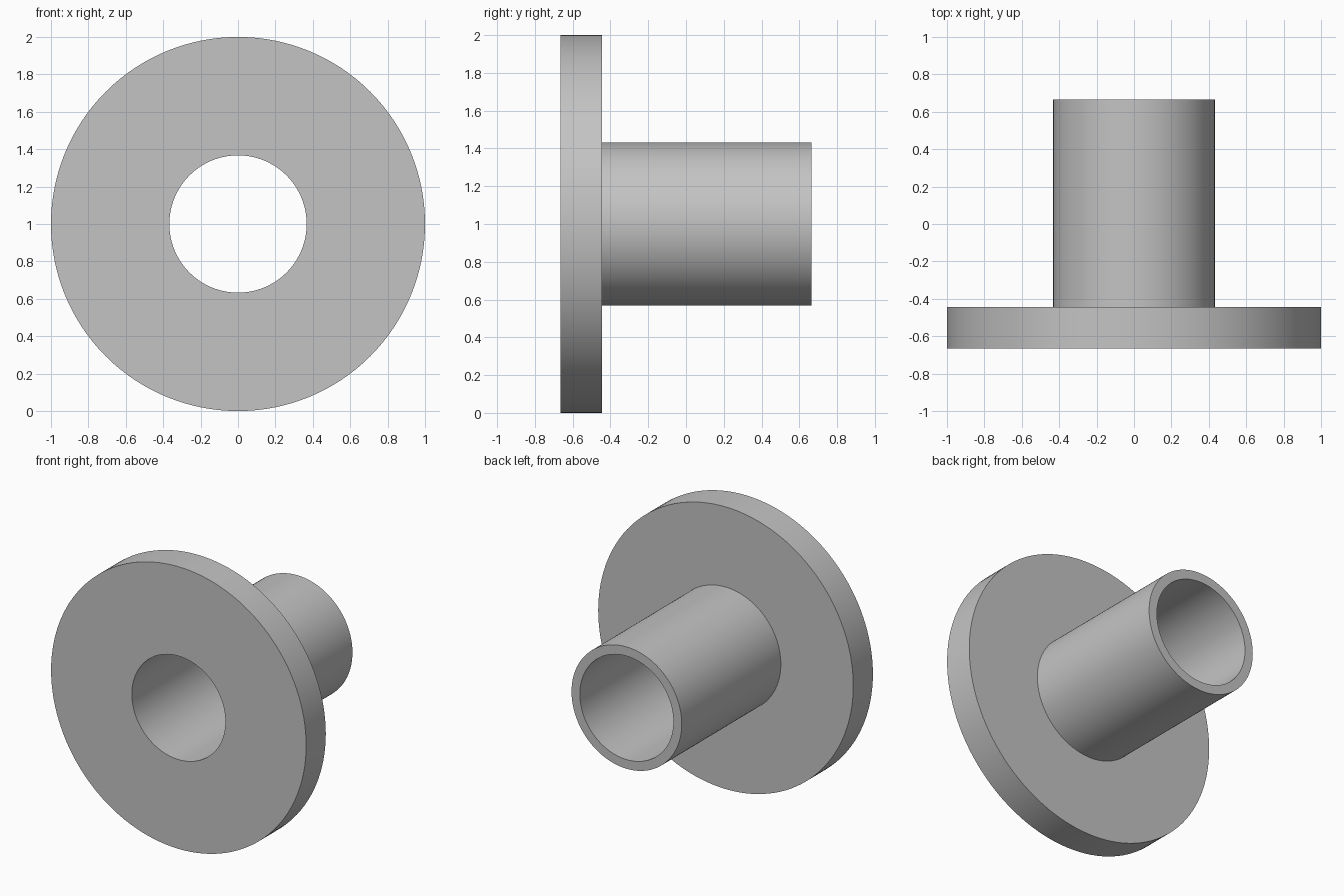
import bpy
import bmesh
from math import cos, sin, tau, radians

cube = bpy.data.objects.get("Cube")
if cube:
    bpy.data.objects.remove(cube, do_unlink=True)

SEGMENTS = 128
CENTRE_Z = 1.0
BORE_R, TUBE_R, FLANGE_R = 0.367, 0.432, 1.0
FRONT_Y, STEP_Y, BACK_Y = -0.665, -0.445, 0.665

# Plain grey material
grey = bpy.data.materials.new("plain_grey")
grey.use_nodes = True
grey.diffuse_color = (0.55, 0.55, 0.55, 1)
grey.node_tree.nodes["Principled BSDF"].inputs["Base Color"].default_value = (0.55, 0.55, 0.55, 1)


def lathe(name, profile):
    """Revolve a closed (radius, y) profile around the horizontal y axis."""
    bm = bmesh.new()
    rings = []
    for radius, y in profile:
        angles = [tau * i / SEGMENTS for i in range(SEGMENTS)]
        rings.append([bm.verts.new((radius * cos(a), y, CENTRE_Z + radius * sin(a)))
                      for a in angles])
    for k, ring in enumerate(rings):
        after = rings[(k + 1) % len(rings)]
        for i in range(SEGMENTS):
            j = (i + 1) % SEGMENTS
            bm.faces.new((ring[i], ring[j], after[j], after[i]))
    bmesh.ops.recalc_face_normals(bm, faces=bm.faces[:])
    mesh = bpy.data.meshes.new(name)
    bm.to_mesh(mesh)
    bm.free()
    mesh.materials.append(grey)
    obj = bpy.data.objects.new(name, mesh)
    bpy.context.collection.objects.link(obj)
    bpy.ops.object.select_all(action="DESELECT")
    obj.select_set(True)
    bpy.context.view_layer.objects.active = obj
    bpy.ops.object.shade_smooth_by_angle(angle=radians(30))
    return obj


# Flange and hollow sleeve turned as one solid with a through bore
lathe("flanged_bushing", [
    (BORE_R, FRONT_Y), (FLANGE_R, FRONT_Y), (FLANGE_R, STEP_Y),
    (TUBE_R, STEP_Y), (TUBE_R, BACK_Y), (BORE_R, BACK_Y),
])
